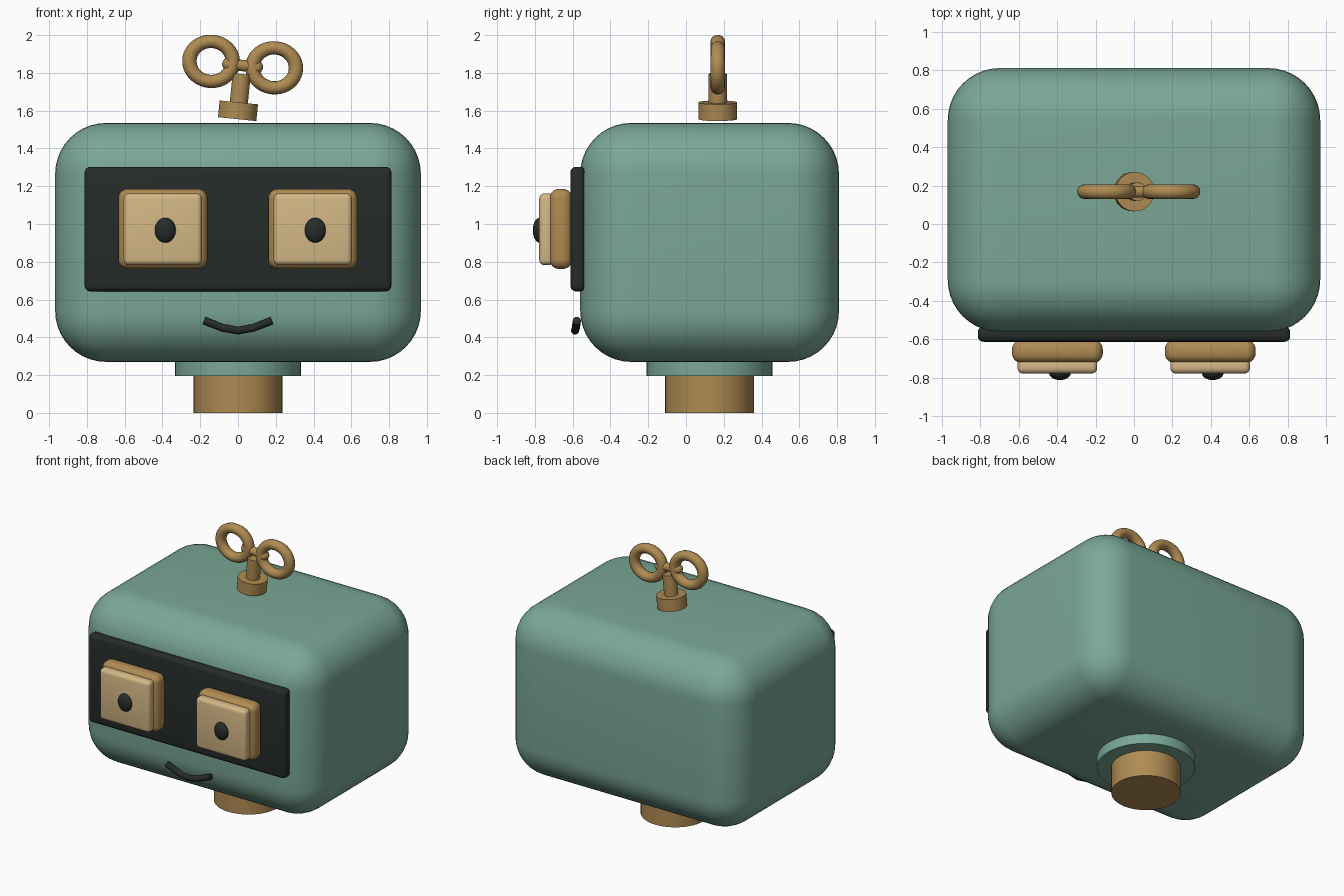
import bpy, math
from mathutils import Matrix, Vector

if "Cube" in bpy.data.objects:
    bpy.data.objects.remove(bpy.data.objects["Cube"])


def material(name, rgb):
    m = bpy.data.materials.new(name)
    m.diffuse_color = (*rgb, 1)
    m.use_nodes = True
    m.node_tree.nodes["Principled BSDF"].inputs["Base Color"].default_value = m.diffuse_color
    return m


TEAL = material("teal", (0.195, 0.39, 0.305))
GOLD = material("gold", (0.43, 0.26, 0.085))
CREAM = material("cream", (0.66, 0.48, 0.24))
DARK = material("dark", (0.019, 0.025, 0.022))


def finish(name, mat):
    ob = bpy.context.object
    ob.name = name
    ob.data.materials.append(mat)
    bpy.ops.object.shade_smooth_by_angle(angle=math.radians(35))
    return ob


def rounded_box(name, mat, lo, hi, radius, segments=6):
    lo, hi = Vector(lo), Vector(hi)
    bpy.ops.mesh.primitive_cube_add(size=1, location=(lo + hi) / 2)
    bpy.context.object.scale = hi - lo
    bpy.ops.object.transform_apply(location=False, rotation=False, scale=True)
    bev = bpy.context.object.modifiers.new("round", 'BEVEL')
    bev.width, bev.segments = radius, segments
    bpy.ops.object.modifier_apply(modifier="round")
    return finish(name, mat)


def cylinder(name, mat, radius, z0, z1, xy):
    bpy.ops.mesh.primitive_cylinder_add(vertices=48, radius=radius, depth=z1 - z0,
                                        location=(*xy, (z0 + z1) / 2))
    return finish(name, mat)


# Head, neck and face panel
rounded_box("head", TEAL, (-0.968, -0.56, 0.27), (0.968, 0.81, 1.535), 0.27, 10)
cylinder("neck", GOLD, 0.235, 0, 0.22, (0, 0.125))
cylinder("neck_collar", TEAL, 0.333, 0.195, 0.29, (0, 0.125))
rounded_box("face_panel", DARK, (-0.812, -0.612, 0.643), (0.812, -0.532, 1.303), 0.03, 4)

# Eyes
for side, cx in (("left", -0.398), ("right", 0.396)):
    rounded_box(side + "_eye_frame", GOLD, (cx - 0.236, -0.722, 0.762),
                (cx + 0.236, -0.602, 1.186), 0.05)
    rounded_box(side + "_eye_plate", CREAM, (cx - 0.207, -0.777, 0.782),
                (cx + 0.207, -0.70, 1.162), 0.028, 4)
    bpy.ops.mesh.primitive_uv_sphere_add(segments=32, ring_count=16, radius=1,
                                         location=(cx + 0.013, -0.775, 0.967))
    bpy.context.object.scale = (0.056, 0.036, 0.066)
    finish(side + "_pupil", DARK)

# Smiling mouth
curve = bpy.data.curves.new("mouth", 'CURVE')
curve.dimensions = '3D'
curve.bevel_depth = 0.022
curve.bevel_resolution = 3
curve.use_fill_caps = True
pts = [(-0.18, -0.578, 0.488), (-0.08, -0.583, 0.45), (0, -0.587, 0.436),
       (0.08, -0.583, 0.45), (0.18, -0.578, 0.488)]
spline = curve.splines.new('POLY')
spline.points.add(len(pts) - 1)
for p, co in zip(spline.points, pts):
    p.co = (*co, 1)
mouth = bpy.data.objects.new("mouth", curve)
curve.materials.append(DARK)
bpy.context.collection.objects.link(mouth)

# Wind-up key, built upright and then tilted about its base
KY = 0.168
key = [cylinder("key_base", GOLD, 0.102, 1.555, 1.644, (0, KY)),
       cylinder("key_stem", GOLD, 0.048, 1.62, 1.795, (0, KY))]
for side, s in (("left", -1), ("right", 1)):
    bpy.ops.mesh.primitive_torus_add(major_segments=48, minor_segments=16,
                                     major_radius=0.115, minor_radius=0.038,
                                     location=(s * 0.168, KY, 1.845),
                                     rotation=(math.pi / 2, 0, 0))
    bpy.context.object.scale = (1, 0.92, 1)
    key.append(finish(side + "_key_ring", GOLD))
    bpy.ops.mesh.primitive_uv_sphere_add(segments=24, ring_count=12, radius=0.036,
                                         location=(s * 0.073, KY, 1.84))
    key.append(finish(side + "_key_bar_end", GOLD))
bpy.ops.mesh.primitive_cylinder_add(vertices=24, radius=0.03, depth=0.15,
                                    location=(0, KY, 1.84),
                                    rotation=(0, math.pi / 2, 0))
key.append(finish("key_bar", GOLD))
bpy.context.view_layer.update()
pivot = Vector((0, KY, 1.6))
tilt = (Matrix.Translation(pivot) @ Matrix.Rotation(math.radians(5.8), 4, 'Y')
        @ Matrix.Translation(-pivot))
for ob in key:
    ob.matrix_world = tilt @ ob.matrix_world
